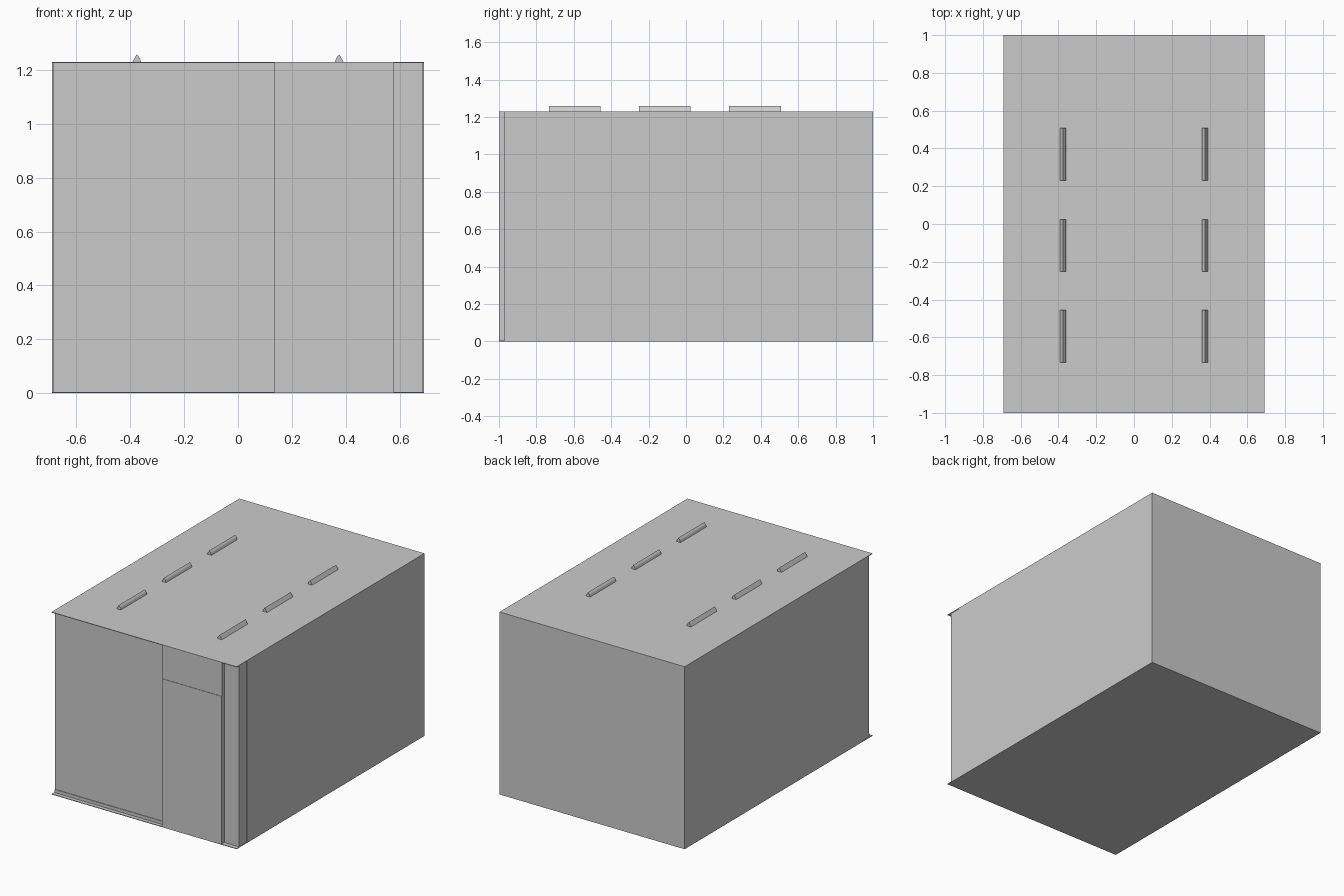
import bpy
import bmesh

cube = bpy.data.objects.get("Cube")
if cube:
    bpy.data.objects.remove(cube, do_unlink=True)

# One plain grey for the whole building
grey = bpy.data.materials.new("plain grey")
grey.use_nodes = True
grey.diffuse_color = (0.6, 0.6, 0.6, 1)
grey.node_tree.nodes["Principled BSDF"].inputs["Base Color"].default_value = (0.6, 0.6, 0.6, 1)


def add_object(name, bm):
    bmesh.ops.recalc_face_normals(bm, faces=bm.faces)
    mesh = bpy.data.meshes.new(name)
    bm.to_mesh(mesh)
    bm.free()
    mesh.materials.append(grey)
    obj = bpy.data.objects.new(name, mesh)
    bpy.context.collection.objects.link(obj)
    return obj


def box(name, x, y, z):
    """Box between (low, high) pairs on each axis."""
    bm = bmesh.new()
    bmesh.ops.create_cube(bm, size=1)
    for v in bm.verts:
        for i, (low, high) in enumerate((x, y, z)):
            v.co[i] = high if v.co[i] > 0 else low
    return add_object(name, bm)


def prism(name, profile, y0, y1):
    """Extrude an xz profile along y."""
    bm = bmesh.new()
    face = bm.faces.new([bm.verts.new((x, y0, z)) for x, z in profile])
    new = bmesh.ops.extrude_face_region(bm, geom=[face])["geom"]
    moved = [g for g in new if isinstance(g, bmesh.types.BMVert)]
    bmesh.ops.translate(bm, verts=moved, vec=(0, y1 - y0, 0))
    return add_object(name, bm)


W, TOP, SHEET = 0.69, 1.23, 0.004
POST_X, FRONT, POST_BACK = 0.686, -0.97, -0.89
DOOR_LEFT, DOOR_RIGHT = 0.135, 0.578
inner = (SHEET, TOP - SHEET)

# Floor and roof sheets, reaching past the front wall
box("floor", (-W, W), (-1, 1), (0, SHEET))
box("roof", (-W, W), (-1, 1), (TOP - SHEET, TOP))

# Side and back walls
for side, s in (("right", -1), ("left", 1)):
    box(side + "_wall", sorted((s * W, s * (W - 0.02))), (POST_BACK, 1), inner)
    box(side + "_front_post", sorted((s * POST_X, s * DOOR_RIGHT)),
        (FRONT, POST_BACK), inner)
box("back_wall", (-W, W), (0.98, 1), inner)

# Front wall with its bottom rail
box("front_wall", (-DOOR_RIGHT, DOOR_RIGHT), (FRONT, FRONT + 0.02), inner)
box("bottom_rail", (-POST_X, DOOR_LEFT), (FRONT - 0.004, FRONT), (SHEET, 0.025))

# Sliding door with a slightly recessed panel above it
box("door", (DOOR_LEFT, DOOR_RIGHT), (-1, FRONT), (0, 1.0))
box("door_header", (DOOR_LEFT, DOOR_RIGHT), (-0.997, FRONT), (1.0, TOP))

# Two rows of small ridges on the roof
RIDGE = [(-0.016, 0), (0, 0.028), (0.011, 0.015), (0.016, 0)]
for side, s in (("right", 1), ("left", -1)):
    for i, y in enumerate((-0.733, -0.252, 0.23)):
        points = [(s * (x - 0.376), TOP + z) for x, z in RIDGE]
        prism(f"{side}_roof_ridge_{i + 1}", points, y, y + 0.277)
